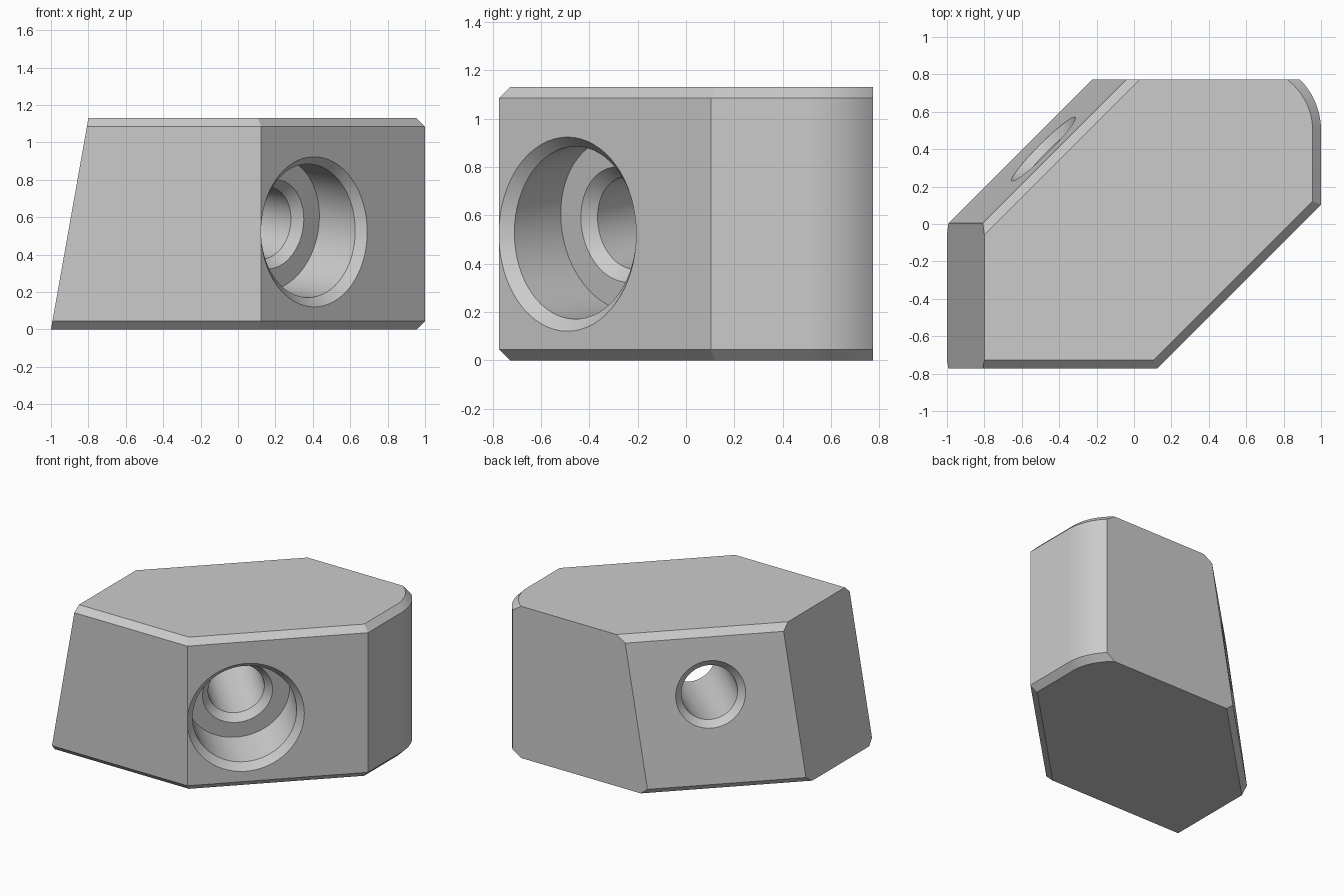
import bpy, bmesh
from math import sin, cos, pi, sqrt, asin, radians
from mathutils import Vector

if "Cube" in bpy.data.objects:
    bpy.data.objects.remove(bpy.data.objects["Cube"])

HEIGHT, CHAMFER, DEPTH = 1.13, 0.045, 0.773
LEAN = 0.177          # inward lean of the two sloping walls
DIAGONAL = 0.897      # x - y on the counterbored wall
ARC_START, ARC_RADIUS = 0.5, 0.386

grey = bpy.data.materials.new("light_grey")
grey.use_nodes = True
grey.diffuse_color = (0.6, 0.6, 0.6, 1)
grey.node_tree.nodes["Principled BSDF"].inputs["Base Color"].default_value = grey.diffuse_color


def outline(z, inset):
    """Cross-section of the block at height z, with chamfered walls moved in."""
    left, front, right = -1 + LEAN * z, -DEPTH + inset, 1 - inset
    near = DIAGONAL - inset * sqrt(2)
    far = 1.005 - LEAN * z - inset * sqrt(2)
    points = [(left, front), (front + near, front), (right, right - near)]
    radius = ARC_RADIUS - inset
    sweep = asin((DEPTH - ARC_START) / radius)
    for k in range(17):
        a = sweep * k / 16
        points.append((right - radius * (1 - cos(a)), ARC_START + radius * sin(a)))
    points += [(DEPTH - far, DEPTH), (left, left + far)]
    return [Vector((x, y, z)) for x, y in points]


def loft(name, rings):
    """Skin a stack of rings and close both ends."""
    bm = bmesh.new()
    loops = [[bm.verts.new(p) for p in ring] for ring in rings]
    n = len(loops[0])
    for a, b in zip(loops, loops[1:]):
        for i in range(n):
            j = (i + 1) % n
            bm.faces.new((a[i], a[j], b[j], b[i]))
    bm.faces.new(loops[0])
    bm.faces.new(loops[-1])
    bmesh.ops.recalc_face_normals(bm, faces=bm.faces)
    mesh = bpy.data.meshes.new(name)
    bm.to_mesh(mesh)
    bm.free()
    mesh.materials.append(grey)
    obj = bpy.data.objects.new(name, mesh)
    bpy.context.collection.objects.link(obj)
    return obj


# Block with chamfered top and bottom edges
block = loft("angled_block", [outline(0, CHAMFER), outline(CHAMFER, 0),
                              outline(HEIGHT - CHAMFER, 0), outline(HEIGHT, CHAMFER)])

# Stepped bore, rising towards the sloping wall
ENTRY = Vector((0.407, -0.49, 0.522))
INWARD = Vector((-1, 1, 0)).normalized()
SIDE = Vector((1, 1, 0)).normalized()
UP = Vector((0, 0, 1))
RISE = LEAN / sqrt(2)
AXIS = (INWARD + UP * RISE).normalized()
TILTED_UP = (UP - INWARD * RISE).normalized()
EXIT = 1.26


def ring(distance, radius, up=TILTED_UP):
    centre = ENTRY + (INWARD + UP * RISE) * distance
    return [centre + radius * (SIDE * cos(t) + up * sin(t))
            for t in (2 * pi * k / 64 for k in range(64))]


bore = loft("bore_cutter", [
    ring(-0.05, 0.45, UP), ring(0.046, 0.357, UP),           # entry chamfer
    ring(0.32, 0.357), ring(0.32, 0.24), ring(0.37, 0.193),  # step and its chamfer
    ring(EXIT - 0.047, 0.193), ring(EXIT + 0.05, 0.29)])     # exit chamfer
bore.hide_render = True

cut = block.modifiers.new("bore", "BOOLEAN")
cut.operation = "DIFFERENCE"
cut.solver = "EXACT"
cut.object = bore
bpy.ops.object.select_all(action="DESELECT")
block.select_set(True)
bpy.context.view_layer.objects.active = block
bpy.ops.object.modifier_apply(modifier=cut.name)
bpy.data.objects.remove(bore)

# Smooth the bore and rounded corner, keep the chamfers crisp
bpy.ops.object.shade_smooth_by_angle(angle=radians(20))
